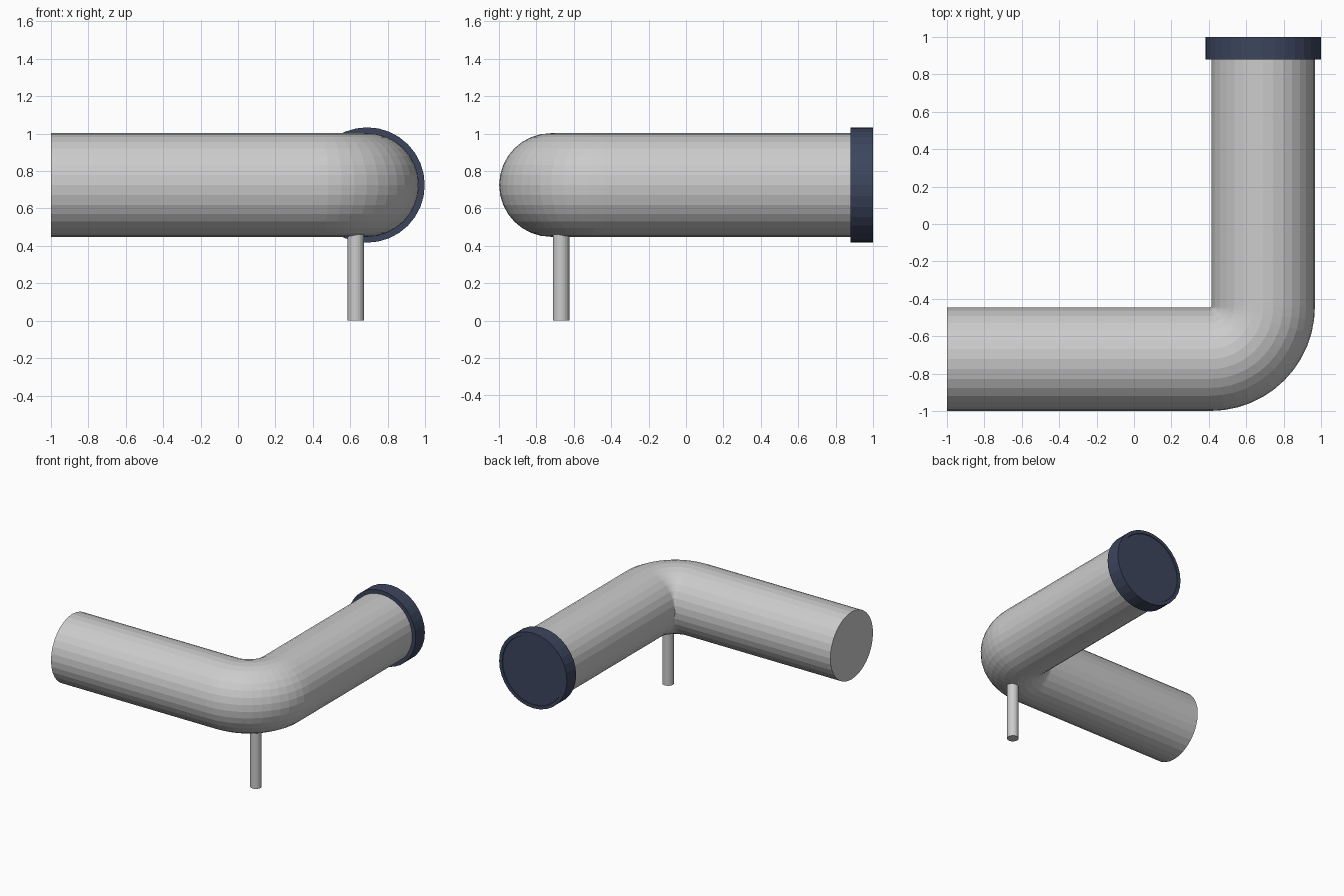
import bpy, bmesh
from math import sin, cos, pi
from mathutils import Vector

if "Cube" in bpy.data.objects:
    bpy.data.objects.remove(bpy.data.objects["Cube"])

Z, R, BEND = 0.725, 0.277, 0.281   # pipe height, pipe radius, bend radius
CX, CY = 0.409, -0.441             # bend centre
SIDES = 32


def loft(name, stations, sides):
    """Closed tube through stations of (centre, side axis, up axis, radius)."""
    bm = bmesh.new()
    rings = []
    for c, u, v, r in stations:
        rings.append([bm.verts.new(Vector(c) + r * (cos(2 * pi * i / sides) * Vector(u)
                                                    + sin(2 * pi * i / sides) * Vector(v)))
                      for i in range(sides)])
    for a, b in zip(rings, rings[1:]):
        for i in range(sides):
            j = (i + 1) % sides
            bm.faces.new((a[i], a[j], b[j], b[i]))
    bm.faces.new(rings[0])
    bm.faces.new(rings[-1])
    bmesh.ops.recalc_face_normals(bm, faces=bm.faces)
    mesh = bpy.data.meshes.new(name)
    bm.to_mesh(mesh)
    bm.free()
    ob = bpy.data.objects.new(name, mesh)
    bpy.context.collection.objects.link(ob)
    return ob


X, Y, UP = (1, 0, 0), (0, 1, 0), (0, 0, 1)

# Elbow pipe: straight run, tight quarter bend, straight run
path = [((-1, CY - BEND, Z), Y, UP, R)]
steps = 12
for k in range(steps + 1):
    a = -pi / 2 + k * pi / 2 / steps
    d = Vector((cos(a), sin(a), 0))
    path.append((Vector((CX, CY, Z)) + d * BEND, -d, UP, R))
path.append(((CX + BEND, 0.94, Z), (-1, 0, 0), UP, R))
loft("elbow_pipe", path, SIDES)

# Dark end cap with a shallow recess in its outer face
px = CX + BEND
cap = loft("end_cap", [((px, y, Z), X, UP, r) for y, r in
                       ((0.88, 0.308), (1.0, 0.308), (1.0, 0.281), (0.995, 0.279))], SIDES)
mat = bpy.data.materials.new("dark_blue")
mat.diffuse_color = (0.045, 0.06, 0.11, 1)
mat.use_nodes = True
mat.node_tree.nodes["Principled BSDF"].inputs["Base Color"].default_value = mat.diffuse_color
cap.data.materials.append(mat)

# Thin support post under the bend
post = loft("support_post", [((0.63, -0.668, z), X, Y, 0.044) for z in (0, 0.47)], 24)
